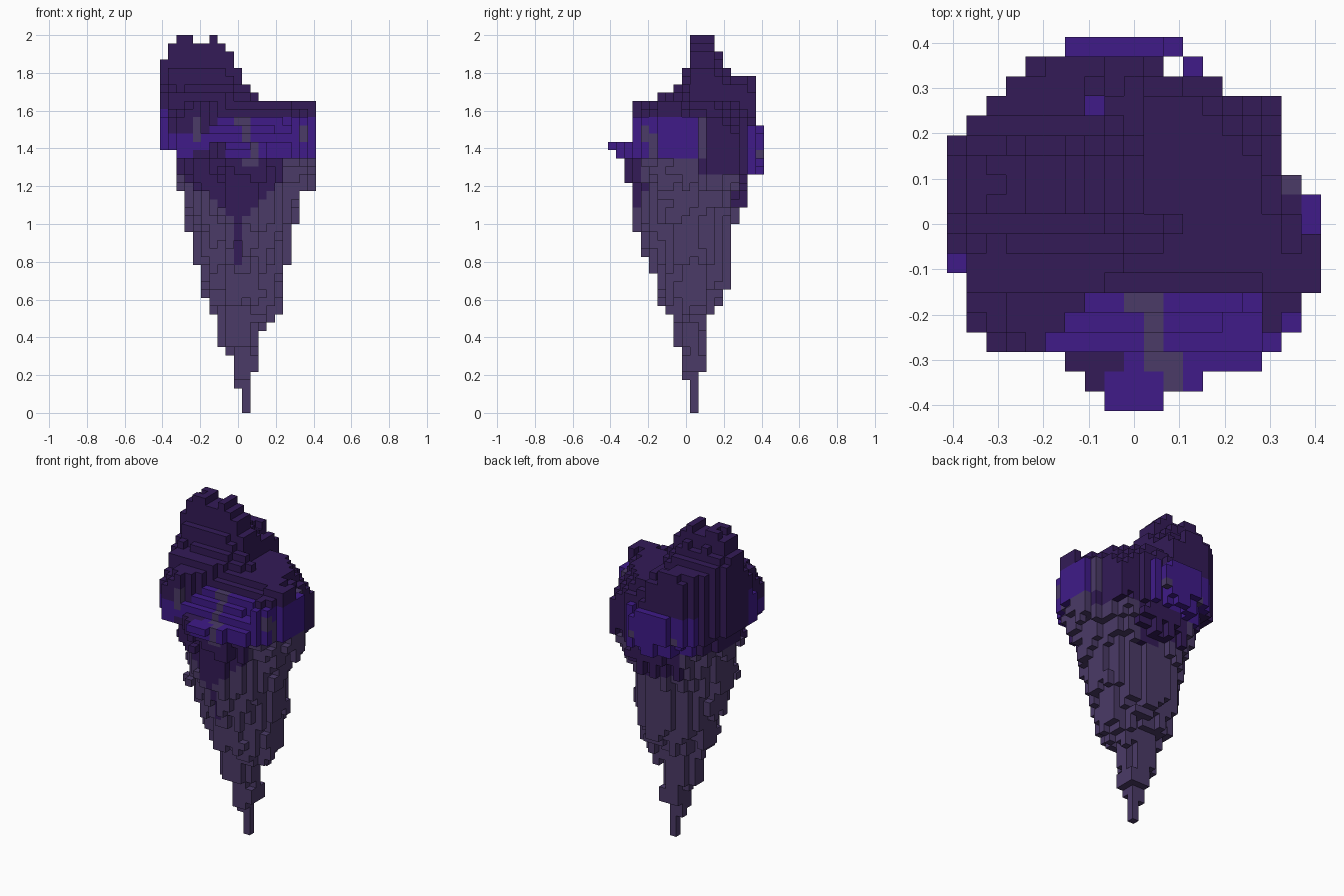
import bpy
import bmesh
import math
import random
from mathutils import Vector

if "Cube" in bpy.data.objects:
    bpy.data.objects.remove(bpy.data.objects["Cube"])

random.seed(4)
LAYERS = 46
SIZE = 19
CELL = 2 / LAYERS
MID = SIZE // 2

# Extents of the tapering body: first layer, then x and y cell limits
SECTIONS = [
    (0, 10, 11, 10, 11), (3, 9, 11, 10, 11), (4, 9, 11, 9, 11), (5, 9, 12, 9, 12),
    (7, 8, 12, 9, 12), (8, 7, 12, 8, 12), (10, 7, 14, 8, 12), (12, 6, 15, 7, 13),
    (13, 6, 15, 6, 14), (14, 5, 15, 6, 14), (15, 5, 15, 6, 15), (17, 4, 16, 5, 15),
    (19, 4, 16, 4, 15), (22, 3, 16, 3, 15), (23, 3, 17, 3, 16), (25, 3, 17, 3, 17),
    (26, 3, 18, 3, 17), (27, 2, 19, 3, 17), (28, 2, 19, 2, 17), (29, 2, 19, 2, 19),
    (31, 2, 19, 1, 19), (32, 0, 19, 0, 19), (33, 0, 19, 2, 19), (35, 0, 19, 3, 18),
]
# Outline of the head: x limits of each row, front to back
ROW_START = [8, 7, 6, 2, 1, 1, 1, 0, 0, 0, 0, 0, 0, 0, 1, 2, 3, 4, 6]
ROW_END = [11, 13, 16, 17, 18, 18, 19, 19, 19, 19, 19, 18, 17, 17, 17, 17, 14, 13, 12]
# Ridge heights of the crown along x and along y
RIDGE_X = [43, 45, 46, 46, 45, 45, 46, 45, 44, 42, 41, 40, 39] + [38] * 6
RIDGE_Y = [33, 33, 35] + [38] * 3 + [39, 39, 40, 42, 46, 46, 46, 44, 42, 41, 41, 41, 35]
# Short columns that show the band from above
LOW_COLUMNS = {(18, 9), (18, 10), (17, 11), (17, 4), (16, 3), (0, 7), (7, 15)}

roughness = {(i, j): random.random() for i in range(SIZE) for j in range(SIZE)}


def on_ledge(i, j):
    return j <= 6 and j + 2 <= i <= 15


def crown_height(i, j):
    """Top layer of a column: a peak at the back, a ledge at the front."""
    if (i, j) in LOW_COLUMNS:
        return 36
    base = 38
    top = RIDGE_Y[j]
    if top >= base:
        top = base + round((RIDGE_X[i] - base) * (top - base) / 8)
    if on_ledge(i, j):
        top = min(top, max(33, 31 + j))
    # the rim slopes down, most of all on the back left
    reach = math.hypot(i - MID, j - MID)
    if i > MID and j > MID:
        top = min(top, 38 - int(1.3 * max(0, reach - 6)))
    elif i < MID and 2 < j < 6 and not on_ledge(i, j):
        top = min(top, 38 - int(max(0, reach - 7)))
    elif reach > 7 and roughness[i, j] > 0.5 and 1 < i < 18 and 3 < j < 18:
        top -= 1
    return top


def is_rock(i, j, k):
    if not (0 <= i < SIZE and 0 <= j < SIZE and 0 <= k < LAYERS):
        return False
    if k >= crown_height(i, j) or (i, j) == (11, 17):
        return False
    if not ROW_START[j] <= i < ROW_END[j]:
        return False
    head = k >= 31
    # columns of the spike begin at slightly different heights
    level = k if head or k < 10 else k - int(2.5 * roughness[i, j])
    _, x0, x1, y0, y1 = [s for s in SECTIONS if s[0] <= level][-1]
    if head:
        return x0 <= i < x1 and y0 <= j < y1
    u = (2 * i + 1 - x0 - x1) / (x1 - x0)
    v = (2 * j + 1 - y0 - y1) / (y1 - y0)
    return u * u + v * v <= 1 - 0.05 * roughness[i, j]


def is_vein(i, j, k):
    """Grey seams through the bright band."""
    if not 30 <= k < 36:
        return False
    if i == 10 and 1 < j < 6 or (i, j) in ((9, 5), (11, 1)):
        return True
    if (i, j) == (17, 11):
        return k > 30
    if (i, j) in ((11, 18), (5, 17)):
        return k < 32
    if (i, j) == (17, 4):
        return 32 < k < 35
    if (i, j) == (16, 5) or (i, j) == (17, 5):
        return k < 34
    return (i == 4 and j < 6 and k > 32) or (i == 11 and j < 4 and k < 33)


def is_band(i, j, k, angle):
    """Bright band: front and right side, left edge, and a patch at the back."""
    if (i, j) in LOW_COLUMNS and k >= 32:
        return True
    if i == 0 and j <= 8:
        return 32 <= k < 37
    if angle > 195 or angle < 12:
        if j in (1, 2) and i < 7 + j:
            return False
        low = 32 if 4 <= i <= 10 and j > 1 else 31
        high = 34 if i < 7 and not on_ledge(i, j) else 36
        if not on_ledge(i, j):
            high = min(high, crown_height(i, j) - 1)
        return low <= k < high
    if 75 < angle < 135 or (j >= 17 and angle < 135):
        return 29 <= k < 35
    return False


def cap_edge(i, j, angle):
    """Lowest layer of the dark cap in each direction."""
    x = i - MID
    if 200 < angle < 310:
        if x > 5:
            return 31
        return 18 if x == 0 else 23 + 0.8 * abs(x)
    if angle >= 310 or angle < 12:
        return 31
    if angle < 52:
        return 29
    if angle < 80:
        return 24
    return 25 if angle < 118 else 29


def part_of(i, j, k):
    angle = math.degrees(math.atan2(j - MID, i - MID)) % 360
    if is_vein(i, j, k):
        return "stone_spike"
    if is_band(i, j, k, angle):
        return "purple_band"
    return "dark_cap" if k >= cap_edge(i, j, angle) else "stone_spike"


def make_material(name, colour):
    mat = bpy.data.materials.new(name)
    mat.use_nodes = True
    mat.diffuse_color = (*colour, 1)
    shader = mat.node_tree.nodes["Principled BSDF"]
    shader.inputs["Base Color"].default_value = (*colour, 1)
    return mat


def add_exposed_faces(bm, corners, cell):
    """Add the sides of a block that touch open air."""
    half = SIZE / 2
    for axis in range(3):
        for sign in (-1, 1):
            step = [0, 0, 0]
            step[axis] = sign
            if is_rock(*(c + s for c, s in zip(cell, step))):
                continue
            a, b = (axis + 1) % 3, (axis + 2) % 3
            ring = []
            for da, db in ((0, 0), (1, 0), (1, 1), (0, 1)):
                p = list(cell)
                p[axis] += sign > 0
                p[a] += da
                p[b] += db
                key = tuple(p)
                if key not in corners:
                    corners[key] = bm.verts.new(Vector((p[0] - half, p[1] - half, p[2])) * CELL)
                ring.append(corners[key])
            bm.faces.new(ring if sign > 0 else ring[::-1])


def build_part(name, cells, material):
    bm = bmesh.new()
    corners = {}
    for cell in cells:
        add_exposed_faces(bm, corners, cell)
    mesh = bpy.data.meshes.new(name)
    bm.to_mesh(mesh)
    bm.free()
    mesh.materials.append(material)
    bpy.context.collection.objects.link(bpy.data.objects.new(name, mesh))


# Sort every block into its part, then build each part
parts = {"stone_spike": [], "dark_cap": [], "purple_band": []}
for i in range(SIZE):
    for j in range(SIZE):
        for k in range(LAYERS):
            if is_rock(i, j, k):
                parts[part_of(i, j, k)].append((i, j, k))

colours = {
    "stone_spike": ("grey violet stone", (0.070, 0.043, 0.135)),
    "dark_cap": ("dark violet rock", (0.033, 0.011, 0.095)),
    "purple_band": ("bright purple", (0.050, 0.011, 0.250)),
}
for part, cells in parts.items():
    build_part(part, cells, make_material(*colours[part]))
